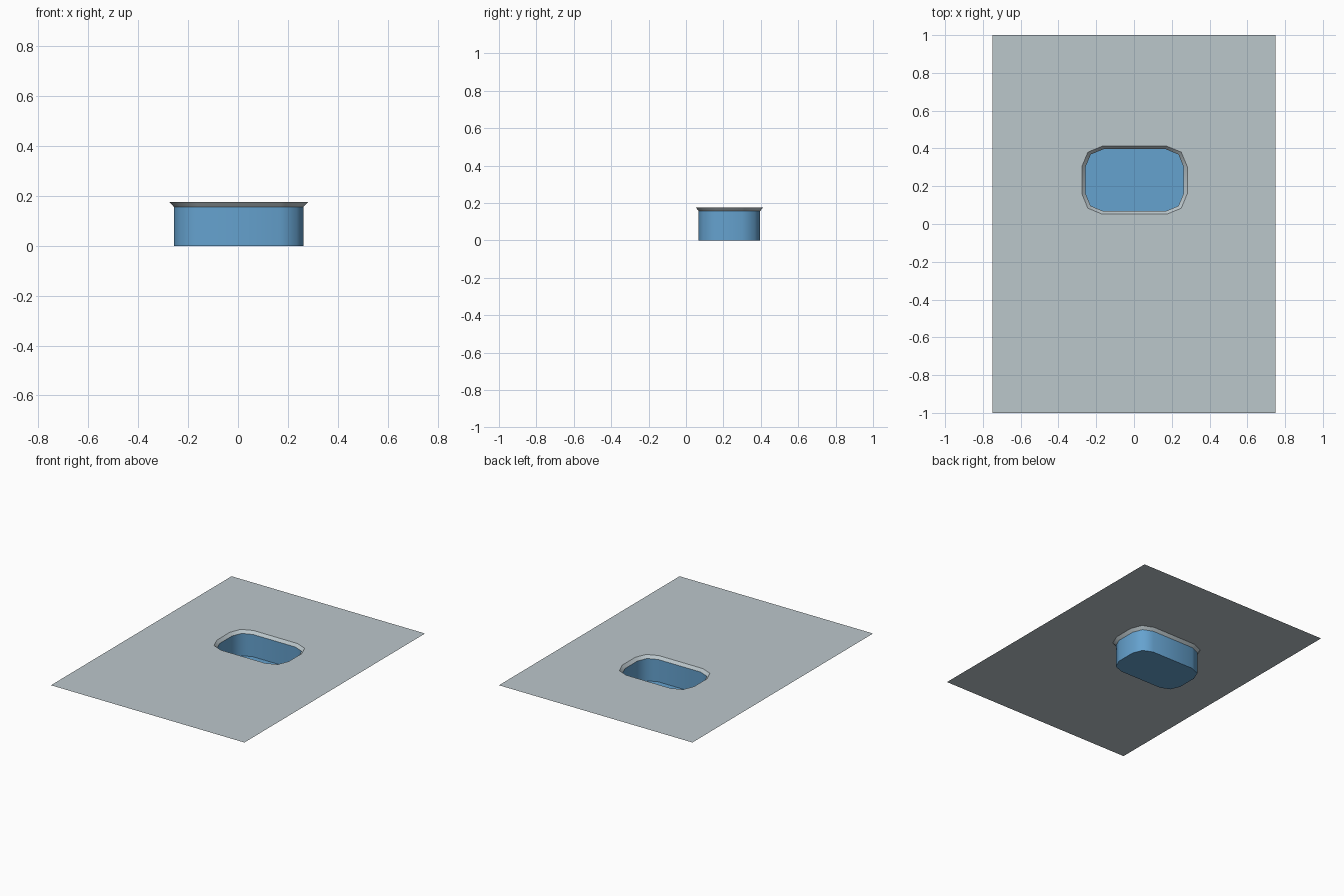
import bpy, bmesh, math

if "Cube" in bpy.data.objects:
    bpy.data.objects.remove(bpy.data.objects["Cube"])

def material(name, col):
    m = bpy.data.materials.new(name)
    m.diffuse_color = (*col, 1)
    m.use_nodes = True
    m.node_tree.nodes["Principled BSDF"].inputs["Base Color"].default_value = m.diffuse_color
    return m

grey = material("pale grey", (0.50, 0.57, 0.60))
blue = material("pool blue", (0.13, 0.36, 0.62))
CX, CY, TOP, LIP = 0.003, 0.232, 0.176, 0.156

def outline(bm, hx, hy, r, z, seg=2):
    """Rounded rectangle loop, anticlockwise."""
    vs = []
    for k, (sx, sy) in enumerate([(1, 1), (-1, 1), (-1, -1), (1, -1)]):
        for i in range(seg + 1):
            a = math.pi / 2 * (k + i / seg)
            vs.append(bm.verts.new((CX + sx * (hx - r) + r * math.cos(a),
                                    CY + sy * (hy - r) + r * math.sin(a), z)))
    return vs

def bridge(bm, lower, upper):
    """Faces between two loops, facing the inside of the basin."""
    n = len(lower)
    for i in range(n):
        j = (i + 1) % n
        bm.faces.new((lower[j], lower[i], upper[i], upper[j])).smooth = True

def finish(bm, name, mat):
    me = bpy.data.meshes.new(name)
    bm.to_mesh(me)
    bm.free()
    me.materials.append(mat)
    ob = bpy.data.objects.new(name, me)
    bpy.context.collection.objects.link(ob)
    return ob

# flat deck sheet with the basin opening
bm = bmesh.new()
hole = outline(bm, 0.279, 0.180, 0.108, TOP)
corners = [bm.verts.new((x, y, TOP)) for x, y in
           [(-.75, -1), (.75, -1), (.75, 1), (-.75, 1)]]
edges = []
for loop in (hole, corners):
    edges += [bm.edges.new((loop[i], loop[i - 1])) for i in range(len(loop))]
bmesh.ops.triangle_fill(bm, edges=edges, use_beauty=True)
for f in bm.faces:
    f.normal_update()
    if f.normal.z < 0:
        f.normal_flip()
finish(bm, "deck", grey)

# sloping lip around the opening
bm = bmesh.new()
bridge(bm, outline(bm, 0.260, 0.164, 0.095, LIP), outline(bm, 0.279, 0.180, 0.108, TOP))
finish(bm, "lip", grey)

# basin walls
bm = bmesh.new()
bridge(bm, outline(bm, 0.260, 0.164, 0.095, 0), outline(bm, 0.260, 0.164, 0.095, LIP))
finish(bm, "basin_wall", blue)

# basin floor
bm = bmesh.new()
bm.faces.new(outline(bm, 0.260, 0.164, 0.095, 0))
finish(bm, "basin_floor", blue)
